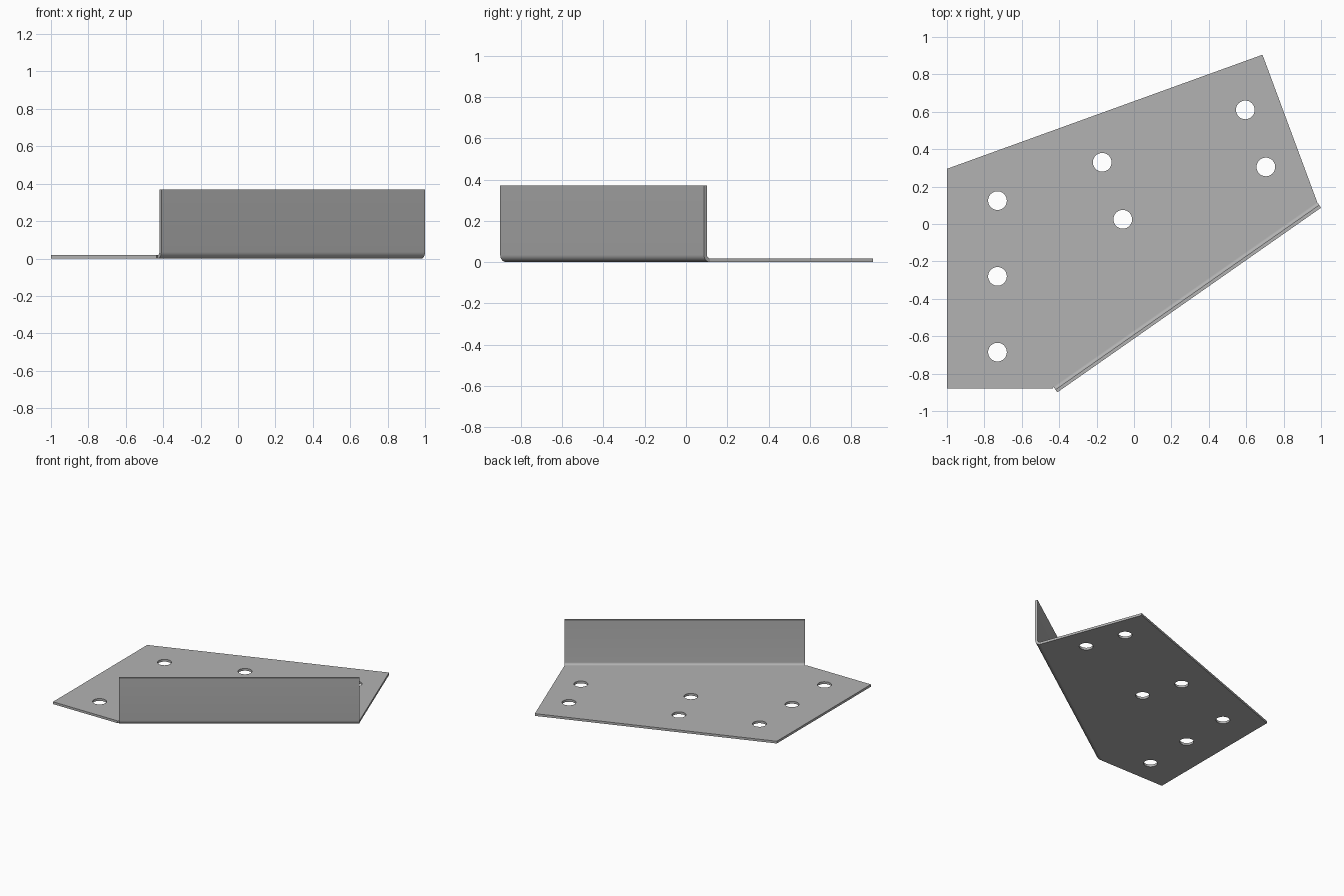
import bpy, bmesh, math
from mathutils import Vector

cube = bpy.data.objects.get("Cube")
if cube:
    bpy.data.objects.remove(cube, do_unlink=True)

THICK, BEND, HEIGHT, HOLE_R = 0.018, 0.035, 0.37, 0.05

steel = bpy.data.materials.new("grey steel")
steel.use_nodes = True
steel.diffuse_color = (0.45, 0.45, 0.45, 1)
steel.node_tree.nodes["Principled BSDF"].inputs["Base Color"].default_value = (0.45, 0.45, 0.45, 1)

# Outer line of the folded edge, and its inward direction
start, end = Vector((-0.41, -0.9, 0)), Vector((1.0, 0.087, 0))
along = (end - start).normalized()
inward = Vector((-along.y, along.x, 0))


def circle(x, y, r, n=32):
    return [(x + r * math.cos(math.tau * i / n), y + r * math.sin(math.tau * i / n), 0)
            for i in range(n)]


def add_loop(bm, points):
    verts = [bm.verts.new(p) for p in points]
    return [bm.edges.new((v, verts[i - 1])) for i, v in enumerate(verts)]


def extrude_object(name, bm, faces, offset):
    new = bmesh.ops.extrude_face_region(bm, geom=faces, use_keep_orig=True)["geom"]
    bmesh.ops.translate(bm, vec=offset, verts=[g for g in new if isinstance(g, bmesh.types.BMVert)])
    bmesh.ops.recalc_face_normals(bm, faces=bm.faces)
    mesh = bpy.data.meshes.new(name)
    bm.to_mesh(mesh)
    bm.free()
    mesh.materials.append(steel)
    obj = bpy.data.objects.new(name, mesh)
    bpy.context.collection.objects.link(obj)
    return obj


# Flat plate with drilled holes
outline = [(-1, -0.88, 0), (-0.435, -0.88, 0), start + inward * BEND, end + inward * BEND,
           (0.687, 0.905, 0), (-1, 0.295, 0)]
holes = [(0.595, 0.61), (0.705, 0.305), (-0.17, 0.33), (-0.06, 0.025),
         (-0.73, 0.125), (-0.73, -0.28), (-0.73, -0.685)]
bm = bmesh.new()
edges = add_loop(bm, outline)
for x, y in holes:
    edges += add_loop(bm, circle(x, y, HOLE_R))
bmesh.ops.triangle_fill(bm, edges=edges, use_beauty=True, normal=(0, 0, 1))
plate = extrude_object("base_plate", bm, bm.faces[:], Vector((0, 0, THICK)))

# Upright flange with a rounded bend, swept along the fold
arc = [math.pi * (1 + i / 16) for i in range(9)]
profile = [(THICK, HEIGHT), (0, HEIGHT)]
profile += [(BEND + BEND * math.cos(a), BEND + BEND * math.sin(a)) for a in arc]
inner = BEND - THICK
profile += [(BEND + inner * math.cos(a), BEND + inner * math.sin(a)) for a in reversed(arc)]
bm = bmesh.new()
face = bm.faces.new([bm.verts.new(start + inward * d + Vector((0, 0, z))) for d, z in profile])
flange = extrude_object("bent_flange", bm, [face], end - start)

# Smooth the bend and hole walls, keep the sheet edges sharp
for obj in (plate, flange):
    bpy.ops.object.select_all(action="DESELECT")
    obj.select_set(True)
    bpy.context.view_layer.objects.active = obj
    bpy.ops.object.shade_smooth_by_angle(angle=math.radians(30))
